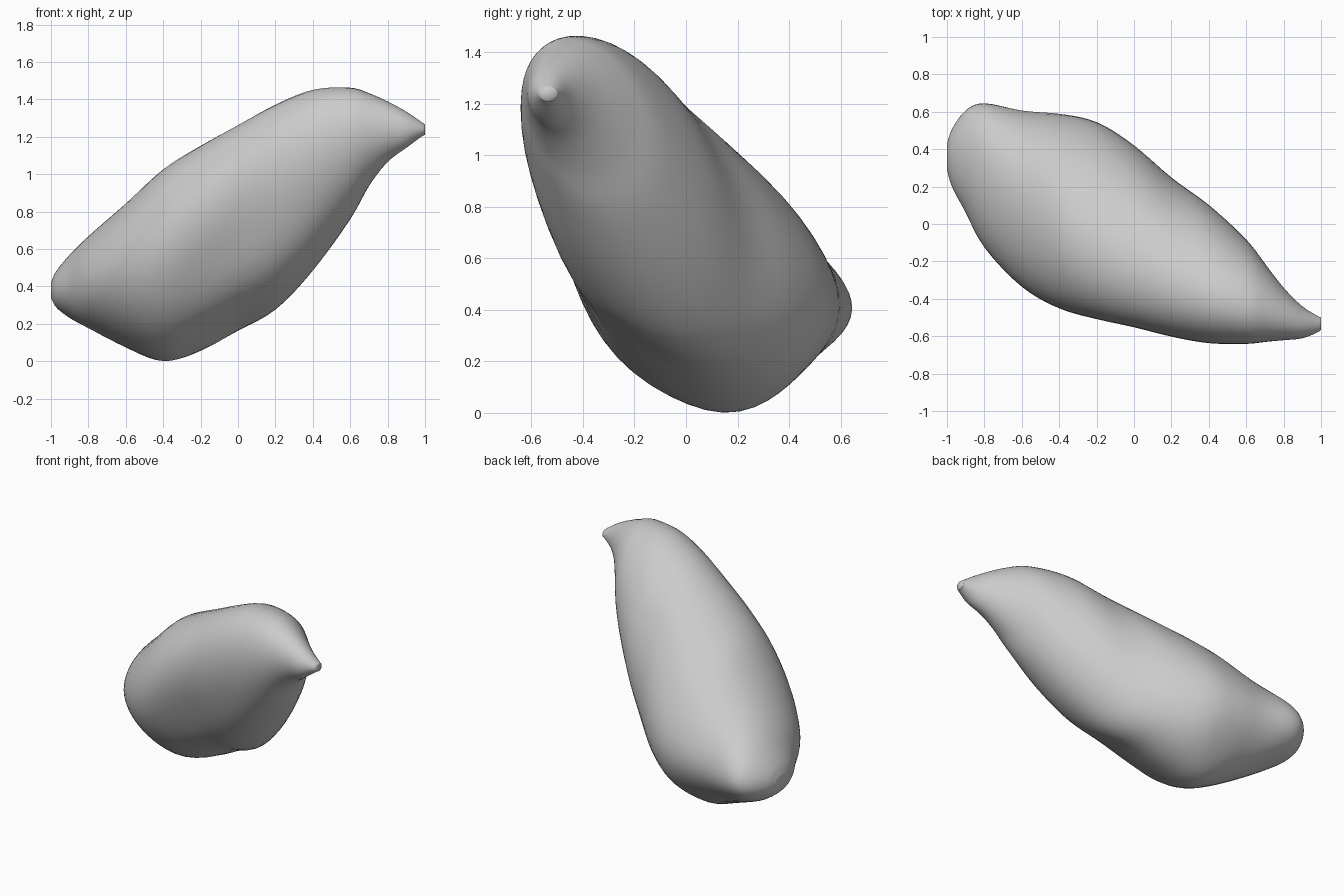
import bpy, bmesh
from math import sin, cos, pi, asin, atan2

if "Cube" in bpy.data.objects:
    bpy.data.objects.remove(bpy.data.objects["Cube"])

# Cross-sections along x: x, y min, y max, z min, z max, tilt of the oval,
# fullness of the front-bottom and back-bottom corners
SECTIONS = [
    (-1.00, 0.29, 0.43, 0.34, 0.42, 0, 1, 1),
    (-0.97, 0.19, 0.515, 0.285, 0.485, 0, 1, 1),
    (-0.90, 0.06, 0.61, 0.23, 0.57, -0.04, 1, 0.98),
    (-0.80, -0.13, 0.65, 0.175, 0.67, -0.08, 1, 0.96),
    (-0.60, -0.34, 0.61, 0.07, 0.845, -0.18, 1, 0.91),
    (-0.40, -0.455, 0.595, -0.008, 1.03, -0.30, 1.02, 0.85),
    (-0.20, -0.512, 0.55, 0.05, 1.155, -0.41, 1.09, 0.88),
    (0.00, -0.555, 0.425, 0.16, 1.265, -0.44, 1.12, 0.94),
    (0.20, -0.605, 0.25, 0.27, 1.375, -0.40, 1.07, 0.99),
    (0.40, -0.64, 0.105, 0.48, 1.455, -0.34, 1.04, 1),
    (0.60, -0.643, -0.08, 0.755, 1.465, -0.28, 1, 1),
    (0.70, -0.632, -0.21, 0.935, 1.435, -0.20, 1, 1),
    (0.80, -0.622, -0.34, 1.065, 1.39, -0.10, 1, 1),
    (0.90, -0.612, -0.44, 1.14, 1.335, 0, 1, 1),
    (0.98, -0.58, -0.49, 1.20, 1.28, 0, 1, 1),
    (1.00, -0.565, -0.50, 1.21, 1.265, 0, 1, 1),
]
SIDES = 48
STEPS = 5


def spline(a, b, c, d, t):
    """Smooth in-between value of b and c."""
    return 0.5 * (2 * b + (c - a) * t + (2 * a - 5 * b + 4 * c - d) * t * t
                  + (3 * b - a - 3 * c + d) * t ** 3)


def smooth_sections():
    last = len(SECTIONS) - 1
    for i in range(last):
        quad = [SECTIONS[min(max(i + k, 0), last)] for k in (-1, 0, 1, 2)]
        for s in range(STEPS):
            yield [spline(*vals, s / STEPS) for vals in zip(*quad)]
    yield SECTIONS[-1]


def fit(values, low, high):
    """Stretch values so they span low to high."""
    a, b = min(values), max(values)
    return [low + (v - a) / (b - a) * (high - low) for v in values]


def ring(bm, x, y0, y1, z0, z1, tilt, front, back):
    """Tilted oval with its own fullness at the two lower corners."""
    ys, zs = [], []
    for k in range(SIDES):
        a = 2 * pi * k / SIDES
        u, v = cos(a), sin(a + asin(tilt))
        corner = 1 if v > 0 else (front if u < 0 else back)
        m = 1 + (corner - 1) * sin(2 * atan2(v, u)) ** 2
        ys.append(m * u)
        zs.append(m * v)
    return [bm.verts.new((x, y, z))
            for y, z in zip(fit(ys, y0, y1), fit(zs, z0, z1))]


# Body: lofted tuber with closed ends
bm = bmesh.new()
rings = [ring(bm, *s) for s in smooth_sections()]
for r0, r1 in zip(rings, rings[1:]):
    for k in range(SIDES):
        n = (k + 1) % SIDES
        bm.faces.new((r0[k], r0[n], r1[n], r1[k]))
bm.faces.new(rings[0])
bm.faces.new(rings[-1])
bmesh.ops.recalc_face_normals(bm, faces=bm.faces)

# Soften the skin between the two tips
inner = [v for r in rings[STEPS:-STEPS] for v in r]
for _ in range(3):
    bmesh.ops.smooth_vert(bm, verts=inner, factor=0.5,
                          use_axis_x=True, use_axis_y=True, use_axis_z=True)

mesh = bpy.data.meshes.new("tuber_body")
bm.to_mesh(mesh)
bm.free()
body = bpy.data.objects.new("tuber_body", mesh)
bpy.context.collection.objects.link(body)
for p in mesh.polygons:
    p.use_smooth = True
